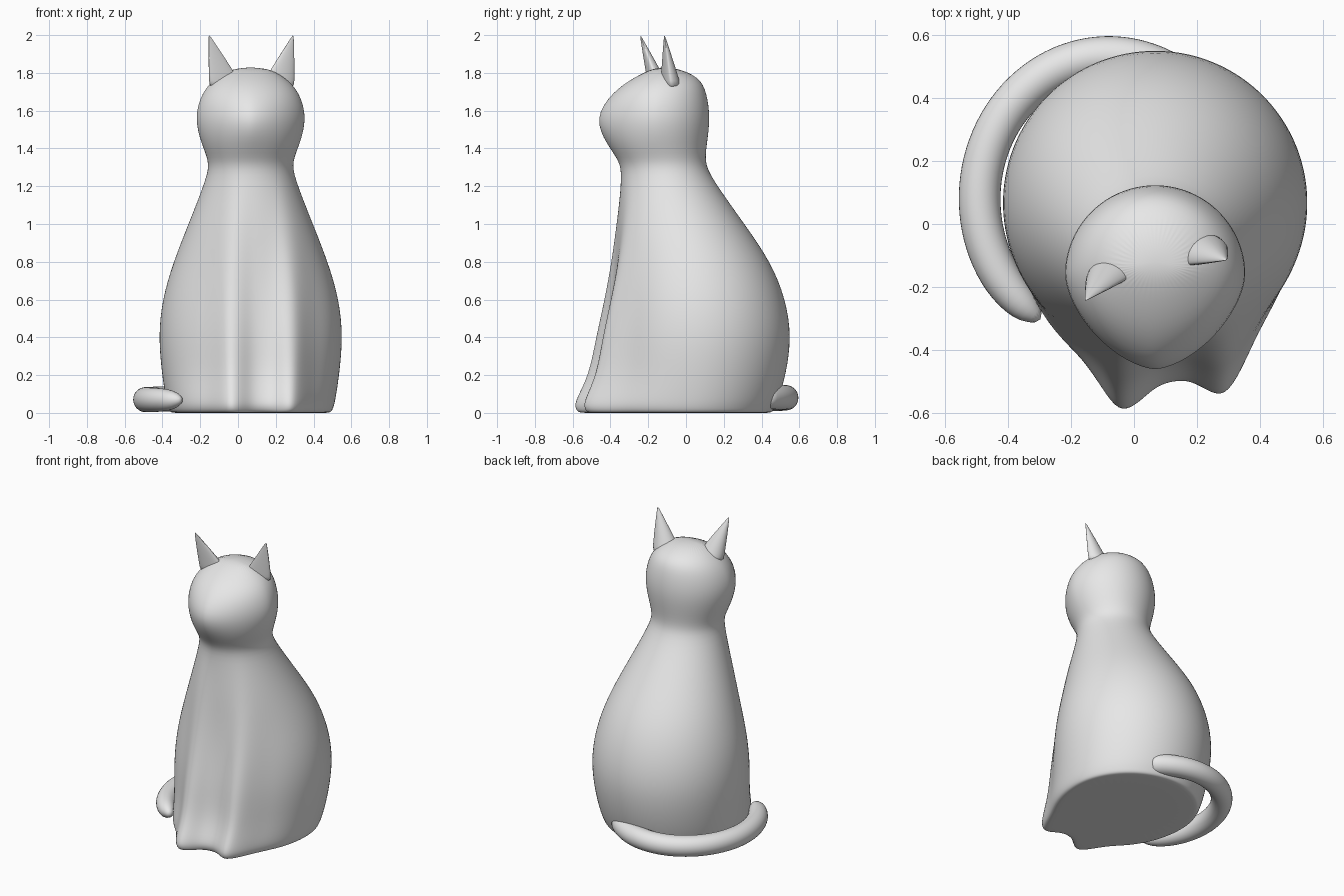
import bpy
from math import cos, sin, pi, exp, radians
from mathutils import Vector

default_cube = bpy.data.objects.get("Cube")
if default_cube:
    bpy.data.objects.remove(default_cube, do_unlink=True)

grey = bpy.data.materials.new("plain grey")
grey.use_nodes = True
grey.diffuse_color = (0.8, 0.8, 0.8, 1)
grey.node_tree.nodes["Principled BSDF"].inputs["Base Color"].default_value = grey.diffuse_color

UP = Vector((0, 0, 1))


def loft(name, rings, levels):
    """Skin a stack of equal rings, closed at both ends."""
    count = len(rings[0])
    verts = [tuple(point) for ring in rings for point in ring]
    faces = []
    for low in range(0, len(verts) - count, count):
        for i in range(count):
            following = (i + 1) % count
            faces.append((low + i, low + following,
                          low + count + following, low + count + i))
    faces.append(tuple(reversed(range(count))))
    faces.append(tuple(range(len(verts) - count, len(verts))))
    mesh = bpy.data.meshes.new(name)
    mesh.from_pydata(verts, [], faces)
    mesh.shade_smooth()
    mesh.materials.append(grey)
    obj = bpy.data.objects.new(name, mesh)
    bpy.context.collection.objects.link(obj)
    smoothing = obj.modifiers.new("smoothing", 'SUBSURF')
    smoothing.levels = smoothing.render_levels = levels


def circle(count):
    """Cosine and sine pairs around a full turn."""
    return [(cos(2 * pi * i / count), sin(2 * pi * i / count)) for i in range(count)]


def body_section(height, half_width, front, back, size=1.0):
    """One slice: round back, pointed face, two forelegs as ridges."""
    centre = Vector((0.067, back - half_width, height))
    power = 2 - 0.5 * exp(-((height - 1.56) / 0.14) ** 2)
    leg = 0.125 * max(0, 1 - height / 1.2)
    ring = []
    for across, along in circle(48):
        if along >= 0:
            offset = Vector((half_width * across, half_width * along, 0))
        else:
            reach = (abs(across) ** power + abs(along) ** power) ** (-1 / power)
            offset = Vector((half_width * across, (centre.y - front) * along, 0)) * reach
            for ridge in (-0.04, 0.29):
                distance = (centre.x + offset.x - ridge) / 0.075
                offset.y -= leg * exp(-distance ** 2) * min(1, -3 * along)
        ring.append(centre + offset * size)
    return ring


# Body and head: height, half width, front, back
body_rows = [
    (0.03, 0.44, -0.5, 0.47),
    (0.07, 0.45, -0.5, 0.49),
    (0.2, 0.47, -0.44, 0.53),
    (0.4, 0.49, -0.42, 0.56),
    (0.6, 0.47, -0.39, 0.53),
    (0.8, 0.41, -0.37, 0.45),
    (1, 0.33, -0.36, 0.31),
    (1.25, 0.23, -0.34, 0.13),
    (1.33, 0.22, -0.35, 0.1),
    (1.42, 0.26, -0.42, 0.11),
    (1.56, 0.3, -0.49, 0.13),
    (1.7, 0.26, -0.39, 0.11),
    (1.78, 0.18, -0.27, 0.07),
    (1.83, 0.08, -0.16, -0.06),
]
foot = body_rows[0][1:]
body = [body_section(0, *foot, size=size) for size in (0.9, 0.97)]
body += [body_section(*row) for row in body_rows]
loft("body_and_head", body, 2)


# Ears: tapering shells, flattened at the front, turned with the head
def ear(name, root, tip):
    turn = radians(17)
    side = Vector((cos(turn), sin(turn), 0))
    rear = UP.cross(side)
    rings = []
    for step in range(7):
        t = step / 6
        width = 0.1 * max(1 - t, 0.02) ** 0.9
        centre = Vector(root).lerp(Vector(tip), t)
        rings.append([centre + side * width * across
                      + rear * width * along * (0.8 if along > 0 else 0.25)
                      for across, along in circle(16)])
    loft(name, rings, 1)


ear("right_ear", (-0.055, -0.16, 1.71), (-0.153, -0.243, 2))
ear("left_ear", (0.205, -0.1, 1.71), (0.292, -0.115, 2))

# Tail: tube along an elliptical arc, from the rump round the right side
tail = []
steps = 30
for step in range(steps):
    t = step / steps
    angle = radians(45 + 200 * t)
    outward = Vector((cos(angle), sin(angle), 0))
    centre = Vector((-0.08 + 0.41 * outward.x, 0.08 + 0.45 * outward.y, 0.068 + 0.02 * (1 - t) ** 2))
    thickness = 0.068 * (1 - (step / (steps - 0.9)) ** 16) ** 0.5
    tail.append([centre + UP * thickness * lift + outward * thickness * out
                 for lift, out in circle(16)])
loft("tail", tail, 1)
